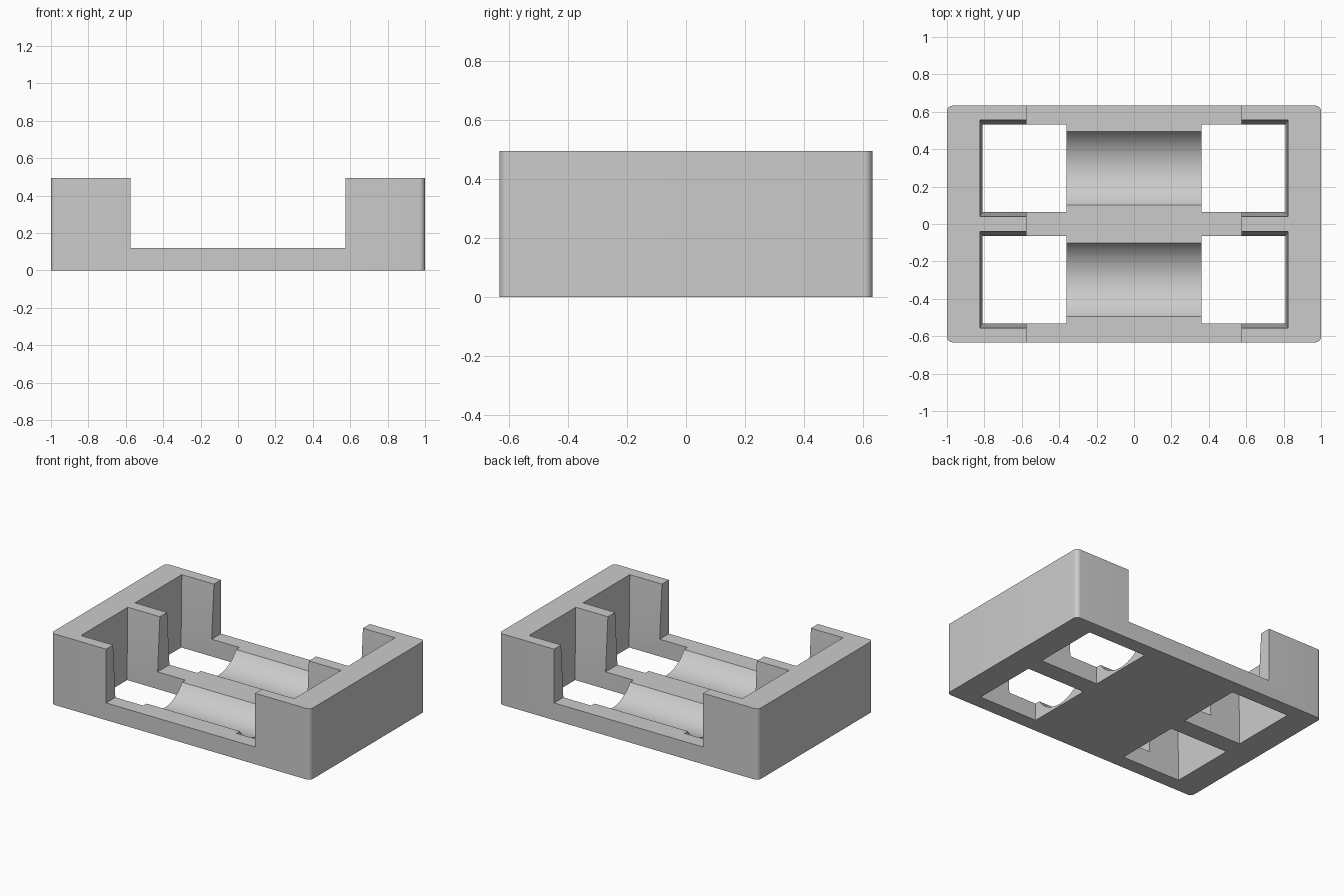
import bpy
import bmesh
from mathutils import Matrix

if "Cube" in bpy.data.objects:
    bpy.data.objects.remove(bpy.data.objects["Cube"])

WIDTH, DEPTH, HEIGHT = 2.0, 1.265, 0.495
FLOOR = 0.12
BAY_Y = 0.298

grey = bpy.data.materials.new("matte grey")
grey.use_nodes = True
colour = (0.6, 0.6, 0.6, 1)
grey.diffuse_color = colour
grey.node_tree.nodes["Principled BSDF"].inputs["Base Color"].default_value = colour


def finish(name, bm):
    mesh = bpy.data.meshes.new(name)
    bmesh.ops.recalc_face_normals(bm, faces=bm.faces)
    bm.to_mesh(mesh)
    bm.free()
    obj = bpy.data.objects.new(name, mesh)
    obj.data.materials.append(grey)
    bpy.context.collection.objects.link(obj)
    return obj


def frustum(name, low, high):
    """Box between two rectangles, each (x0, x1, y0, y1, z)."""
    bm = bmesh.new()
    rings = [[bm.verts.new(p) for p in ((a, c, z), (b, c, z), (b, d, z), (a, d, z))]
             for a, b, c, d, z in (low, high)]
    bm.faces.new(rings[0])
    bm.faces.new(rings[1])
    for i in range(4):
        j = (i + 1) % 4
        bm.faces.new((rings[0][i], rings[0][j], rings[1][j], rings[1][i]))
    return finish(name, bm)


def cylinder_x(name, radius, length, y, z):
    bm = bmesh.new()
    turn = Matrix.Translation((0, y, z)) @ Matrix.Rotation(1.5707963, 4, "Y")
    bmesh.ops.create_cone(bm, cap_ends=True, segments=96, radius1=radius,
                          radius2=radius, depth=length, matrix=turn)
    return finish(name, bm)


# Solid tray with rounded upright corners
x, y = WIDTH / 2, DEPTH / 2
tray = frustum("battery_tray", (-x, x, -y, y, 0), (-x, x, -y, y, HEIGHT))
bm = bmesh.new()
bm.from_mesh(tray.data)
uprights = [e for e in bm.edges if abs(e.verts[0].co.z - e.verts[1].co.z) > 0.1]
bmesh.ops.bevel(bm, geom=uprights, offset=0.03, segments=8, profile=0.5, affect="EDGES")
bm.to_mesh(tray.data)
bm.free()

# Open middle, above the floor
cutters = [frustum("middle_cutter", (-0.575, 0.575, -1, 1, FLOOR),
                   (-0.575, 0.575, -1, 1, 1))]

for side in (-1, 1):
    c = side * BAY_Y
    # Curved cradle in each bay
    cutters.append(cylinder_x("cradle_cutter", 0.235, 0.9, c, 0.25))
    for end in (-1, 1):
        # Through opening, then a pocket that widens towards the top
        inner, outer, rim = 0.36 * end, 0.81 * end, 0.823 * end
        a, b = sorted((inner, outer))
        cutters.append(frustum("opening_cutter", (a, b, c - 0.233, c + 0.233, -0.1),
                               (a, b, c - 0.233, c + 0.233, 0.2)))
        a2, b2 = sorted((inner, rim))
        cutters.append(frustum("pocket_cutter", (a, b, c - 0.233, c + 0.233, FLOOR),
                               (a2, b2, c - 0.258, c + 0.258, HEIGHT + 0.001)))

for cutter in cutters:
    cutter.hide_render = True
    cut = tray.modifiers.new(cutter.name, "BOOLEAN")
    cut.operation = "DIFFERENCE"
    cut.solver = "EXACT"
    cut.object = cutter

# Apply the cuts and remove the cutters
bpy.context.view_layer.objects.active = tray
tray.select_set(True)
for cut in list(tray.modifiers):
    bpy.ops.object.modifier_apply(modifier=cut.name)
for cutter in cutters:
    bpy.data.objects.remove(cutter)

bpy.ops.object.select_all(action="DESELECT")
tray.select_set(True)
bpy.ops.object.shade_smooth_by_angle(angle=0.5)
